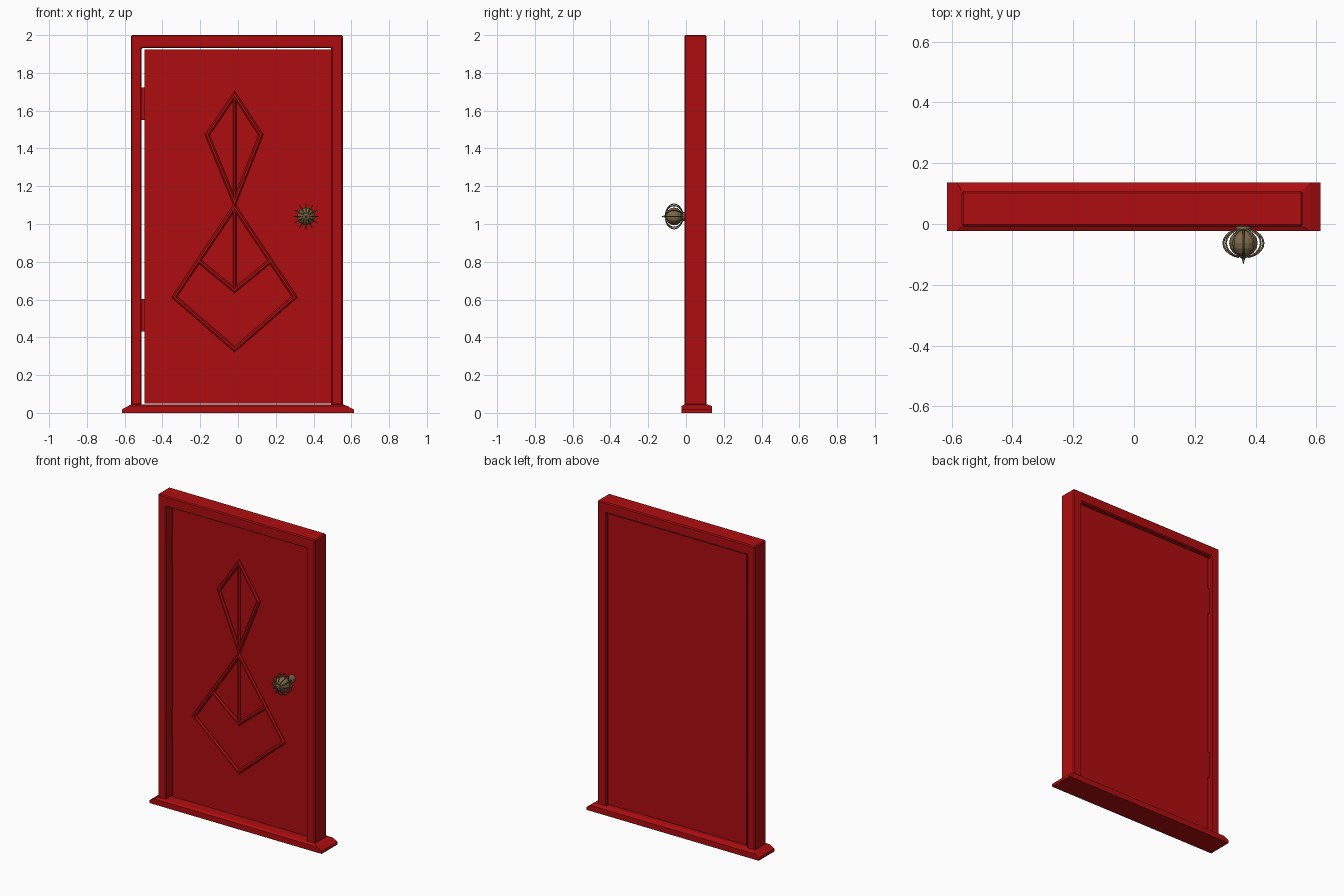
import bpy, bmesh, math
from mathutils import Vector

if "Cube" in bpy.data.objects:
    bpy.data.objects.remove(bpy.data.objects["Cube"])


def material(name, rgb):
    m = bpy.data.materials.new(name)
    m.diffuse_color = (*rgb, 1)
    m.use_nodes = True
    m.node_tree.nodes["Principled BSDF"].inputs["Base Color"].default_value = m.diffuse_color
    return m


RED = material("red paint", (0.43, 0.004, 0.005))
BRASS = material("aged brass", (0.20, 0.14, 0.065))


def finish(bm, name, mat):
    bmesh.ops.recalc_face_normals(bm, faces=bm.faces)
    me = bpy.data.meshes.new(name)
    bm.to_mesh(me)
    bm.free()
    ob = bpy.data.objects.new(name, me)
    bpy.context.collection.objects.link(ob)
    me.materials.append(mat)
    return ob


def loft(name, rings, mat, caps=True, closed=False):
    """Skin a list of equal-length point rings."""
    bm = bmesh.new()
    vs = [[bm.verts.new(p) for p in r] for r in rings]
    n = len(rings[0])
    pairs = list(zip(vs, vs[1:])) + ([(vs[-1], vs[0])] if closed else [])
    for a, b in pairs:
        for i in range(n):
            j = (i + 1) % n
            bm.faces.new((a[i], a[j], b[j], b[i]))
    if caps and not closed:
        bm.faces.new(vs[0])
        bm.faces.new(vs[-1])
    return finish(bm, name, mat)


def rect(x0, x1, y0, y1, z):
    return [(x0, y0, z), (x1, y0, z), (x1, y1, z), (x0, y1, z)]


def box(name, x0, x1, y0, y1, z0, z1, mat):
    return loft(name, [rect(x0, x1, y0, y1, z0), rect(x0, x1, y0, y1, z1)], mat)


def bevel(ob, width):
    m = ob.modifiers.new("bevel", "BEVEL")
    m.width = width
    m.segments = 1


# Threshold with sloped ends and a chamfered top
loft("threshold", [rect(-.615, .613, -.023, .137, 0),
                   rect(-.615, .613, -.023, .137, .018),
                   rect(-.582, .580, -.023, .137, .036),
                   rect(-.567, .555, -.008, .11, .045)], RED)

# Door frame: one U-shaped outline pushed through the wall depth
outline = [(-.567, .04), (-.567, 2), (.555, 2), (.555, .04),
           (.493, .04), (.493, 1.932), (-.51, 1.932), (-.51, .04)]
bevel(loft("door_frame", [[(x, y, z) for x, z in outline] for y in (-.008, .108)], RED), .006)

# Door leaf and the hinge plates that bridge the left gap
FACE = .04
box("door_leaf", -.496, .492, FACE, .09, .05, 1.924, RED)
for label, z0 in (("lower", .43), ("upper", 1.55)):
    box(label + "_hinge", -.512, -.494, .05, .086, z0, z0 + .172, RED)


# Raised mouldings: a trapezoid section swept along a mitred path on the door face
def moulding(name, pts, closed, w=.012, h=.014):
    pts = [Vector(p) for p in pts]
    n = len(pts)
    rings = []
    for i, p in enumerate(pts):
        d0 = (p - pts[i - 1]).normalized() if closed or i > 0 else None
        d1 = (pts[(i + 1) % n] - p).normalized() if closed or i < n - 1 else None
        d0, d1 = d0 or d1, d1 or d0
        n0, n1 = Vector((-d0.y, d0.x)), Vector((-d1.y, d1.x))
        mitre = (n0 + n1) / (1 + n0.dot(n1))
        ring = []
        for off, y in ((-w, FACE + .004), (-w, FACE - h * .4), (-w * .4, FACE - h),
                       (w * .4, FACE - h), (w, FACE - h * .4), (w, FACE + .004)):
            q = p + mitre * off
            ring.append((q.x, y, q.y))
        rings.append(ring)
    loft(name, rings, RED, closed=closed)


CX = -.018
moulding("upper_kite", [(CX, 1.685), (.121, 1.472), (CX, 1.115), (-.163, 1.472)], True)
moulding("lower_kite", [(CX, 1.09), (.300, .614), (CX, .337), (-.337, .614)], True)
moulding("centre_bar", [(CX, 1.68), (CX, .655)], False, .009, .013)
moulding("chevron", [(-.205, .803), (CX, .65), (.169, .803)], False)

# Door knob: faceted turned core, with shaft and pointed finial
KX, KZ = .36, 1.04


def turned(name, profile, sides, mat):
    rings = [[(KX + r * math.cos(2 * math.pi * i / sides), y,
               KZ + r * math.sin(2 * math.pi * i / sides)) for i in range(sides)]
             for r, y in profile]
    return loft(name, rings, mat)


turned("knob_shaft", [(.024, FACE + .005), (.024, -.018), (.017, -.021), (.017, -.035)], 16, BRASS)
core = [(.047 * math.sin(a), -.063 + .045 * math.cos(a))
        for a in (math.pi * k / 8 for k in range(1, 8))]
turned("knob_core", core, 16, BRASS)
turned("knob_finial", [(.014, -.1), (.014, -.108), (.006, -.113), (.0008, -.131)], 10, BRASS)

# Wire cage of bowed ribs around the knob
RIBS = 12
cage = bpy.data.curves.new("knob_cage", "CURVE")
cage.dimensions = "3D"
cage.bevel_depth = .0032
cage.bevel_resolution = 1
cage.use_fill_caps = True
for k in range(RIBS):
    t = 2 * math.pi * k / RIBS
    sp = cage.splines.new("POLY")
    sp.points.add(10)
    for i in range(11):
        a = math.radians(15 + 150 * i / 10)
        r, y = .066 * math.sin(a), -.063 + .047 * math.cos(a)
        sp.points[i].co = (KX + r * math.cos(t), y, KZ + r * math.sin(t), 1)
cage.materials.append(BRASS)
bpy.context.collection.objects.link(bpy.data.objects.new("knob_cage", cage))
